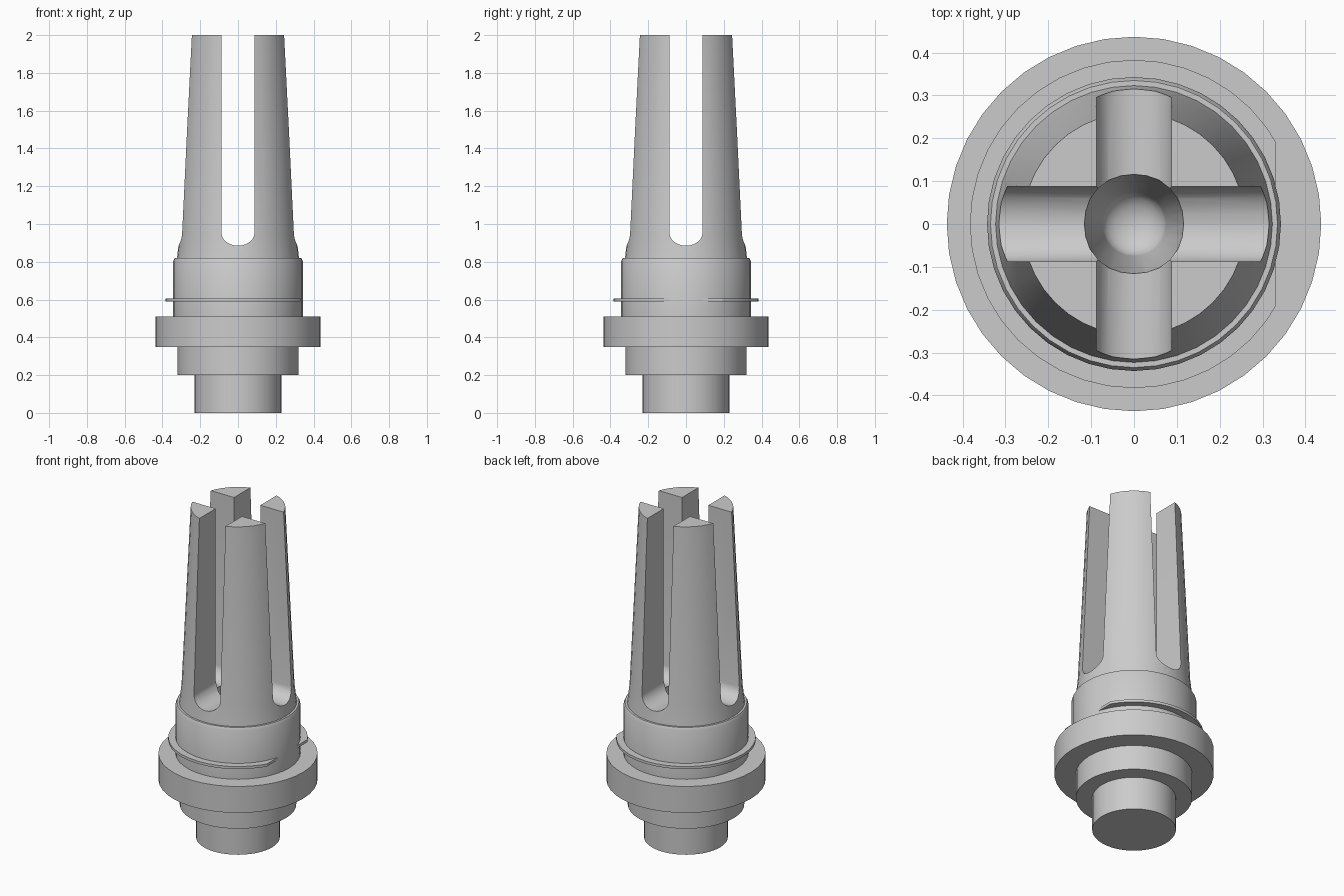
import bpy, bmesh, math
from mathutils import Matrix

if "Cube" in bpy.data.objects:
    bpy.data.objects.remove(bpy.data.objects["Cube"])


def finish(bm, name):
    bmesh.ops.remove_doubles(bm, verts=bm.verts, dist=1e-5)
    bmesh.ops.recalc_face_normals(bm, faces=bm.faces)
    me = bpy.data.meshes.new(name)
    bm.to_mesh(me)
    bm.free()
    ob = bpy.data.objects.new(name, me)
    bpy.context.collection.objects.link(ob)
    return ob


def lathe(name, profile, closed=False, steps=40):
    """Spin (radius, z) points around the z axis."""
    bm = bmesh.new()
    vs = [bm.verts.new((r, 0, z)) for r, z in profile]
    edges = [bm.edges.new(p) for p in zip(vs, vs[1:])]
    if closed:
        edges.append(bm.edges.new((vs[-1], vs[0])))
    bmesh.ops.spin(bm, geom=vs + edges, cent=(0, 0, 0), axis=(0, 0, 1),
                   angle=2 * math.pi, steps=steps, use_merge=True)
    return finish(bm, name)


def prism(name, points, angle):
    """Extrude an (x, z) outline through the whole depth, turned about z."""
    bm = bmesh.new()
    face = bm.faces.new([bm.verts.new((x, -0.6, z)) for x, z in points])
    ext = bmesh.ops.extrude_face_region(bm, geom=[face])
    for v in ext["geom"]:
        if isinstance(v, bmesh.types.BMVert):
            v.co.y = 0.6
    bm.transform(Matrix.Rotation(angle, 4, 'Z'))
    return finish(bm, name)


def cut(target, cutter):
    mod = target.modifiers.new("cut", 'BOOLEAN')
    mod.operation = 'DIFFERENCE'
    mod.solver = 'EXACT'
    mod.object = cutter
    bpy.context.view_layer.objects.active = target
    bpy.ops.object.modifier_apply(modifier=mod.name)
    bpy.data.objects.remove(cutter)


def smooth(ob):
    bpy.ops.object.select_all(action='DESELECT')
    ob.select_set(True)
    bpy.context.view_layer.objects.active = ob
    bpy.ops.object.shade_smooth_by_angle(angle=math.radians(30))


# Turned body: stem, shoulder, flange, collar and tapered nose
body = lathe("pronged_body", [
    (0, 0), (0.23, 0), (0.23, 0.2), (0.32, 0.2), (0.32, 0.35),
    (0.437, 0.35), (0.437, 0.51), (0.343, 0.51), (0.343, 0.805),
    (0.335, 0.82), (0.323, 0.82), (0.31, 0.93), (0.26, 2.0), (0, 2.0)])

# Crossed round-bottomed slots leave four prongs
hw, spring, depth = 0.088, 0.955, 0.07
arc = [(-hw * math.cos(a), spring - depth * math.sin(a))
       for a in (math.pi * i / 12 for i in range(13))]
slot = [(-hw, 2.2)] + arc + [(hw, 2.2)]
for i in range(2):
    cut(body, prism("slot_cutter", slot, i * math.pi / 2))

# Tapered central bore with a bowl-shaped floor
bowl = [(0.075 * math.sin(a), 0.58 - 0.05 * math.cos(a))
        for a in (math.pi / 2 * i / 5 for i in range(6))]
bowl[0] = (0, 0.53)
cut(body, lathe("bore_cutter", bowl + [(0.118, 0.9), (0.118, 1.1), (0, 1.1)],
                steps=24))
smooth(body)

# Thin retaining ring, trimmed flat on the right side
ring = lathe("retaining_ring", [(0.32, 0.59), (0.383, 0.59),
                                (0.383, 0.606), (0.32, 0.606)], closed=True)
trim = [(0.33, 0.5), (0.6, 0.5), (0.6, 0.7), (0.33, 0.7)]
cut(ring, prism("ring_cutter", trim, 0))
smooth(ring)
